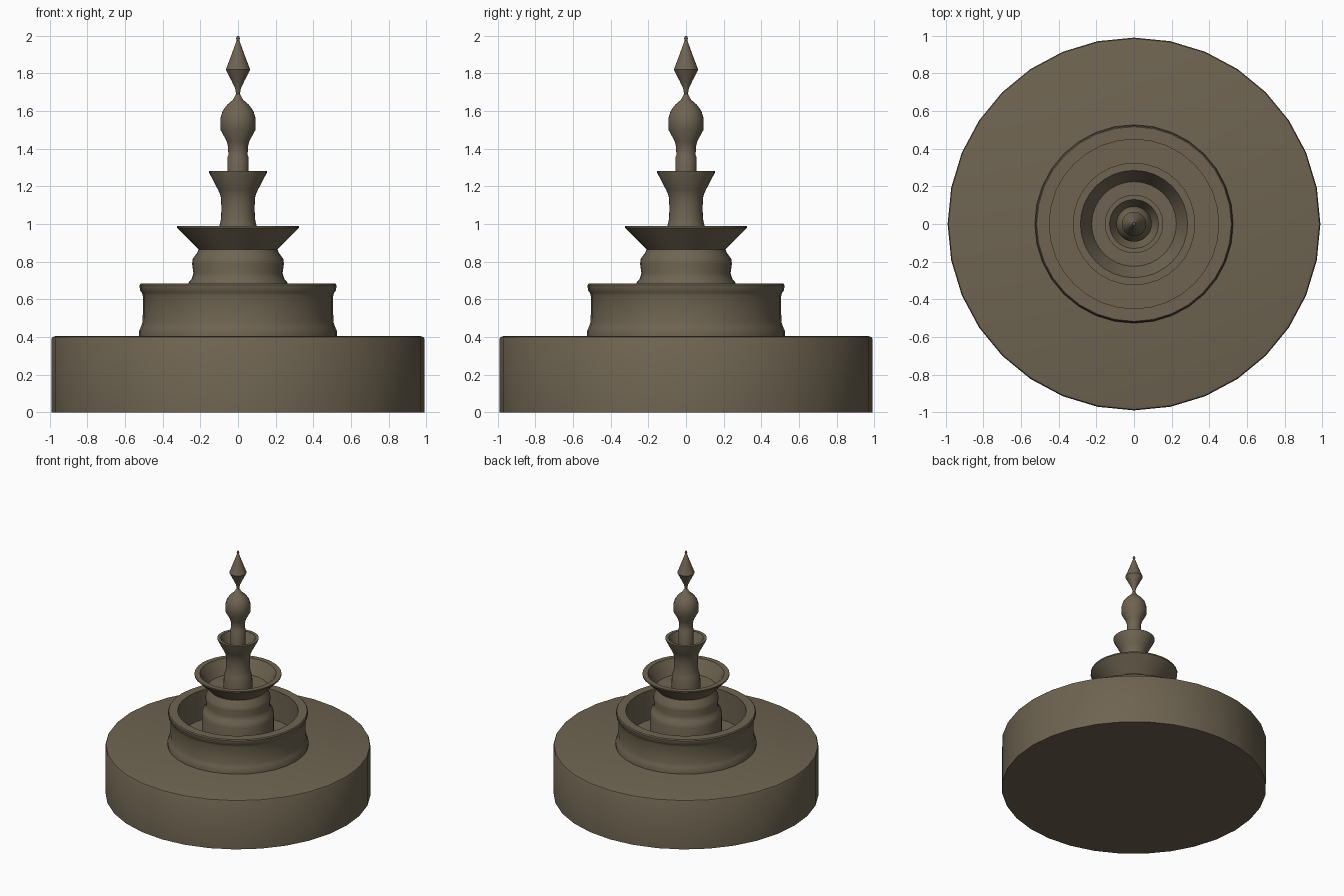
import bpy
import bmesh
from math import tau, radians
from mathutils import Matrix, Vector

cube = bpy.data.objects.get("Cube")
if cube:
    bpy.data.objects.remove(cube, do_unlink=True)

SIDES = 32

# One weathered stone colour
stone = bpy.data.materials.new("weathered_stone")
colour = (0.156, 0.127, 0.082, 1)
stone.use_nodes = True
stone.diffuse_color = colour
bsdf = stone.node_tree.nodes["Principled BSDF"]
bsdf.inputs["Base Color"].default_value = colour
bsdf.inputs["Roughness"].default_value = 0.8


def lathe(name, profile):
    """Turn a (radius, height) profile around z; the ends close on the axis."""
    bm = bmesh.new()
    verts = [bm.verts.new((0, r, z)) for r, z in profile]
    edges = [bm.edges.new(pair) for pair in zip(verts, verts[1:])]
    bmesh.ops.spin(bm, geom=verts + edges, cent=(0, 0, 0), axis=(0, 0, 1),
                   angle=tau, steps=SIDES, use_merge=True)
    bmesh.ops.remove_doubles(bm, verts=bm.verts, dist=0.0005)
    bmesh.ops.recalc_face_normals(bm, faces=bm.faces)
    mesh = bpy.data.meshes.new(name)
    bm.to_mesh(mesh)
    bm.free()
    mesh.materials.append(stone)
    obj = bpy.data.objects.new(name, mesh)
    bpy.context.collection.objects.link(obj)
    bpy.ops.object.select_all(action="DESELECT")
    obj.select_set(True)
    bpy.context.view_layer.objects.active = obj
    bpy.ops.object.shade_smooth_by_angle(angle=radians(35))
    return obj


# Round plinth with a softened upper edge
lathe("plinth", [(0, 0), (0.99, 0), (0.99, 0.392), (0.985, 0.4),
                 (0.97, 0.404), (0, 0.404)])

# Wide lower basin with a moulded foot and rim
lathe("lower_basin", [
    (0, 0.4), (0.527, 0.4), (0.527, 0.43), (0.515, 0.455), (0.507, 0.48),
    (0.505, 0.55), (0.506, 0.62), (0.511, 0.635), (0.521, 0.648),
    (0.523, 0.675), (0.517, 0.683), (0.45, 0.683), (0.45, 0.44), (0, 0.44)])

# Middle pedestal flaring into its bowl
lathe("middle_bowl", [
    (0, 0.43), (0.27, 0.43), (0.27, 0.66), (0.262, 0.69), (0.245, 0.71),
    (0.237, 0.74), (0.244, 0.79), (0.24, 0.815), (0.215, 0.85),
    (0.21, 0.865), (0.325, 0.98), (0.325, 0.99), (0.285, 0.99),
    (0.225, 0.88), (0, 0.88)])

# Slim upper pedestal with a small bowl
lathe("upper_bowl", [
    (0, 0.87), (0.108, 0.87), (0.106, 0.97), (0.096, 1.0), (0.09, 1.03),
    (0.088, 1.09), (0.092, 1.15), (0.106, 1.182), (0.153, 1.272),
    (0.155, 1.282), (0.13, 1.282), (0.085, 1.19), (0, 1.19)])

# Turned spire: shaft, bulb and pointed tip
lathe("spire", [
    (0, 1.18), (0.056, 1.18), (0.056, 1.355), (0.051, 1.365),
    (0.053, 1.41), (0.06, 1.44), (0.093, 1.5), (0.094, 1.56),
    (0.082, 1.6), (0.058, 1.633), (0.027, 1.66), (0.01, 1.69),
    (0.015, 1.72), (0.034, 1.76), (0.065, 1.82), (0.038, 1.89),
    (0.007, 1.975), (0.01, 1.985), (0.008, 1.996), (0, 2.0)])
